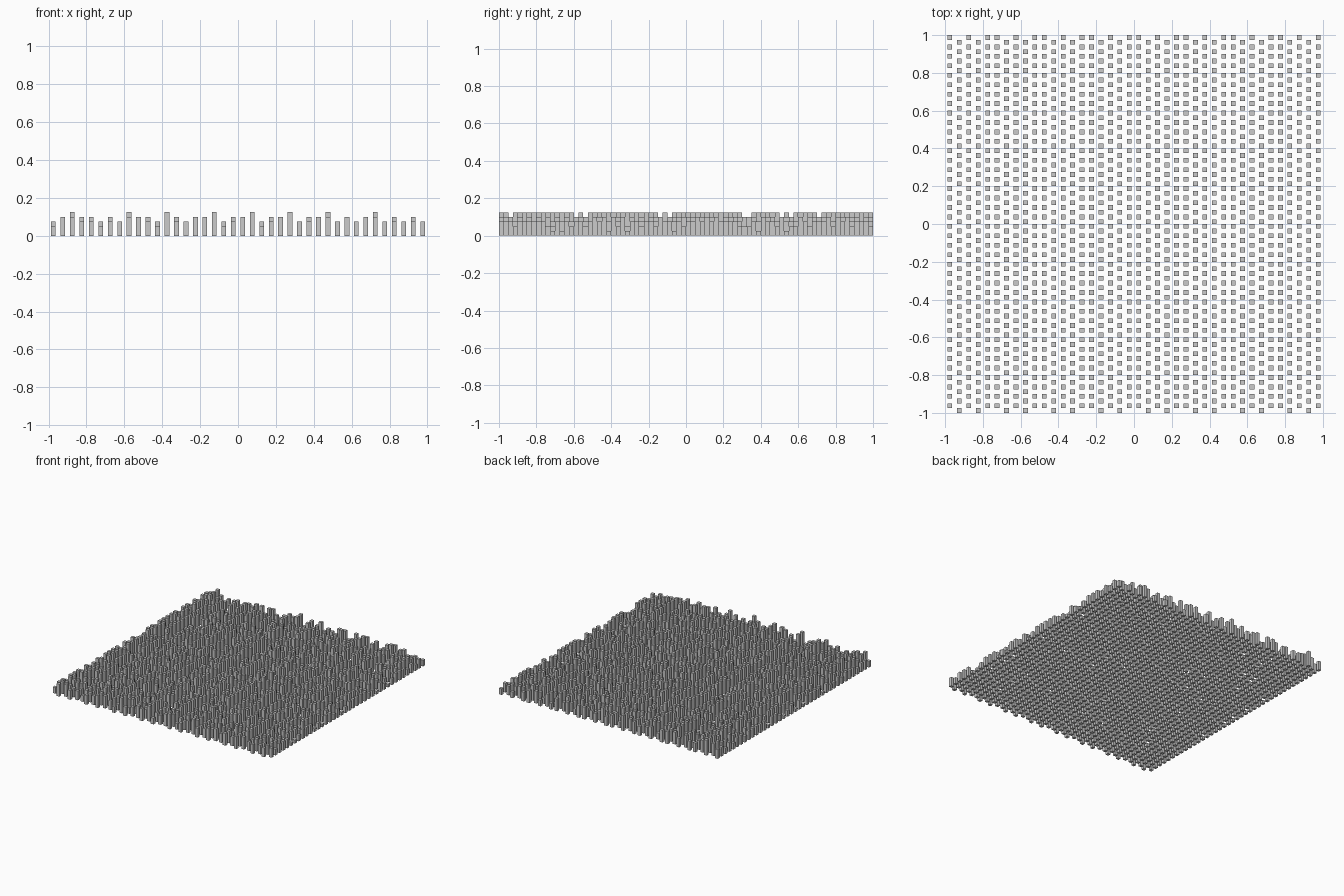
import bpy
import bmesh
import random
from mathutils import Matrix, Vector

random.seed(7)

cube = bpy.data.objects.get("Cube")
if cube:
    bpy.data.objects.remove(cube, do_unlink=True)

UNIT = 0.025          # pillar width and height step
PITCH = 2 * UNIT      # spacing of rows and pillars
COUNT = 40

# Tallest pillar of each row, in height steps
ROW_STEPS = "3454434354" "4354344534" "4534453445" "3434534343"


def add_pillar(bm, x, y, height):
    """Add a square pillar standing on the ground."""
    place = Matrix.Translation(Vector((x, y, height / 2)))
    scale = Matrix.Diagonal((UNIT, UNIT, height, 1))
    bmesh.ops.create_cube(bm, size=1, matrix=place @ scale)


def build_row(index, steps):
    """Build one line of pillars running front to back."""
    bm = bmesh.new()
    x = (index - (COUNT - 1) / 2) * PITCH
    # Rows are staggered by one unit in groups of five
    shift = UNIT * ((index % 5) % 2)
    for k in range(COUNT):
        y = 1 - UNIT / 2 - shift - k * PITCH
        drop = random.choices((0, 1, 2), weights=(5, 3, 2))[0]
        if k in (0, COUNT - 1):
            drop = min(drop, 1)
        add_pillar(bm, x, y, (steps - drop) * UNIT)
    mesh = bpy.data.meshes.new(f"pillar_row_{index + 1:02d}")
    bm.to_mesh(mesh)
    bm.free()
    row = bpy.data.objects.new(mesh.name, mesh)
    bpy.context.collection.objects.link(row)


for i, step in enumerate(ROW_STEPS):
    build_row(i, int(step))
